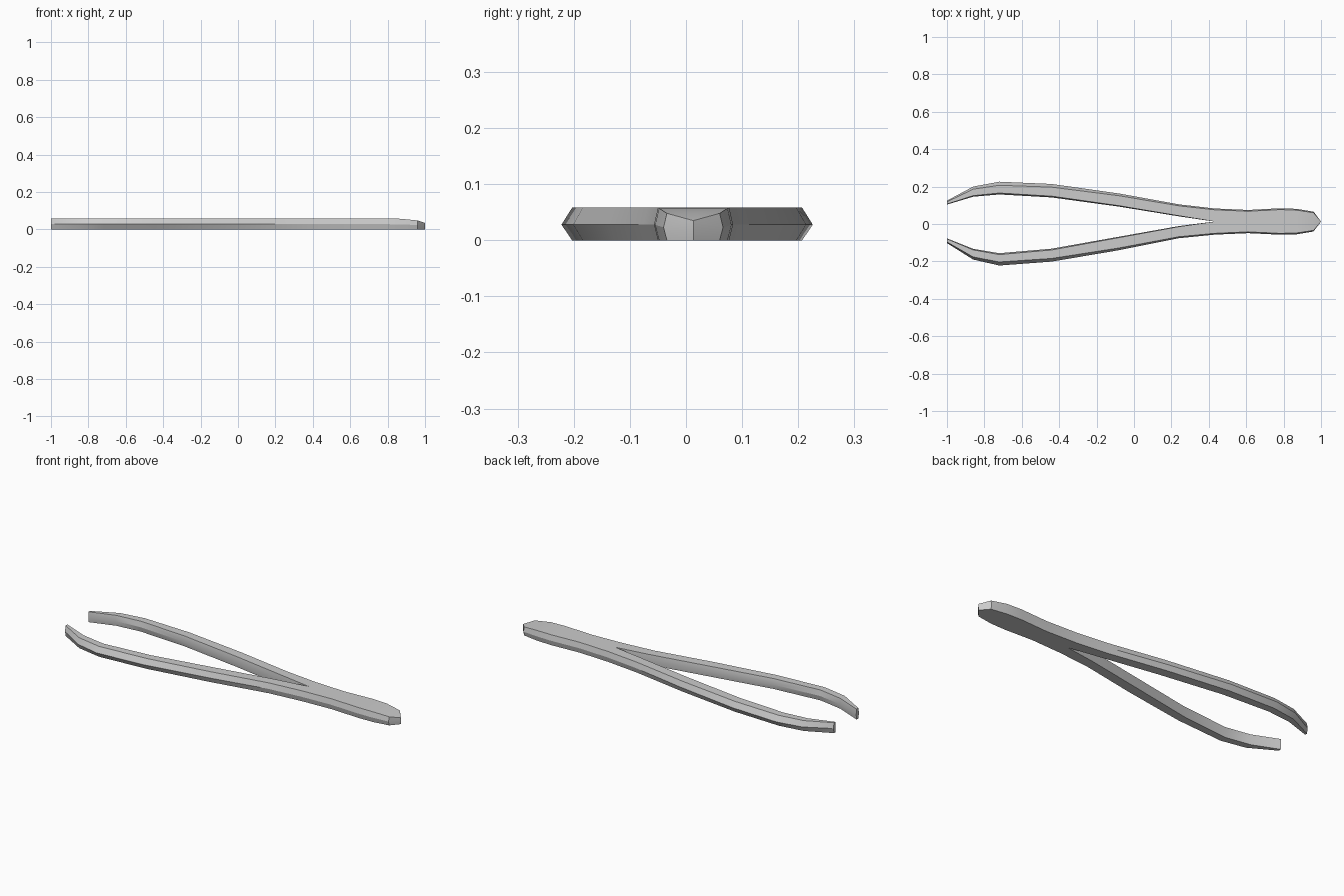
import bpy, bmesh

if "Cube" in bpy.data.objects:
    bpy.data.objects.remove(bpy.data.objects["Cube"])

SEAM = 0.013   # line where the two arms join into the handle

# x, top height, edge bevel, outer/inner y of back arm, outer/inner y of front arm
stations = [
    (-1.00, 0.058, 0.006, 0.125, 0.104, -0.102, -0.077),
    (-0.86, 0.058, 0.014, 0.200, 0.146, -0.190, -0.133),
    (-0.72, 0.058, 0.019, 0.226, 0.158, -0.222, -0.156),
    (-0.44, 0.058, 0.017, 0.214, 0.142, -0.201, -0.132),
    (-0.08, 0.058, 0.012, 0.163, 0.093, -0.140, -0.068),
    (0.24, 0.058, 0.008, 0.105, 0.041, -0.076, -0.011),
    (0.43, 0.058, 0.007, 0.083, SEAM, -0.057, SEAM),
    (0.61, 0.058, 0.007, 0.075, SEAM, -0.049, SEAM),
    (0.78, 0.058, 0.007, 0.084, SEAM, -0.057, SEAM),
    (0.87, 0.057, 0.007, 0.081, SEAM, -0.055, SEAM),
    (0.96, 0.048, 0.006, 0.066, SEAM, -0.040, SEAM),
    (1.00, 0.035, 0.000, SEAM, SEAM, SEAM, SEAM),
]


def add_arm(bm, column):
    """Loft one half of the tweezers through its six-sided sections."""
    rings = []
    for row in stations:
        x, h, bevel = row[:3]
        outer, inner = row[column], row[column + 1]
        s = 1 if column == 3 else -1
        b = bevel * s
        c = 0.0 if inner == SEAM else 0.4 * b
        mid = h * 0.48
        ring = [(outer - b, 0), (outer, mid), (outer - b, h),
                (inner + c, h), (inner, mid), (inner + c, 0)]
        rings.append([bm.verts.new((x, y, z)) for y, z in ring])
    for i in range(len(rings) - 1):
        a, b = rings[i], rings[i + 1]
        for k in range(6):
            if k in (3, 4) and stations[i][4] == SEAM:
                continue   # handle is solid, no inner wall
            n = (k + 1) % 6
            bm.faces.new((a[k], a[n], b[n], b[k]))
    bm.faces.new(rings[0])   # flat gripping tip


# Tweezers: two arms welded into one handle
bm = bmesh.new()
add_arm(bm, 3)
add_arm(bm, 5)
bmesh.ops.remove_doubles(bm, verts=bm.verts, dist=0.0005)
loose = [v for v in bm.verts if not v.link_faces]
bmesh.ops.delete(bm, geom=loose, context='VERTS')
bmesh.ops.recalc_face_normals(bm, faces=bm.faces)
mesh = bpy.data.meshes.new("tweezers")
bm.to_mesh(mesh)
bm.free()
tweezers = bpy.data.objects.new("tweezers", mesh)
bpy.context.collection.objects.link(tweezers)

# Smooth along the arms, crisp along the bevels
bpy.context.view_layer.objects.active = tweezers
tweezers.select_set(True)
bpy.ops.object.shade_smooth_by_angle(angle=0.42)
